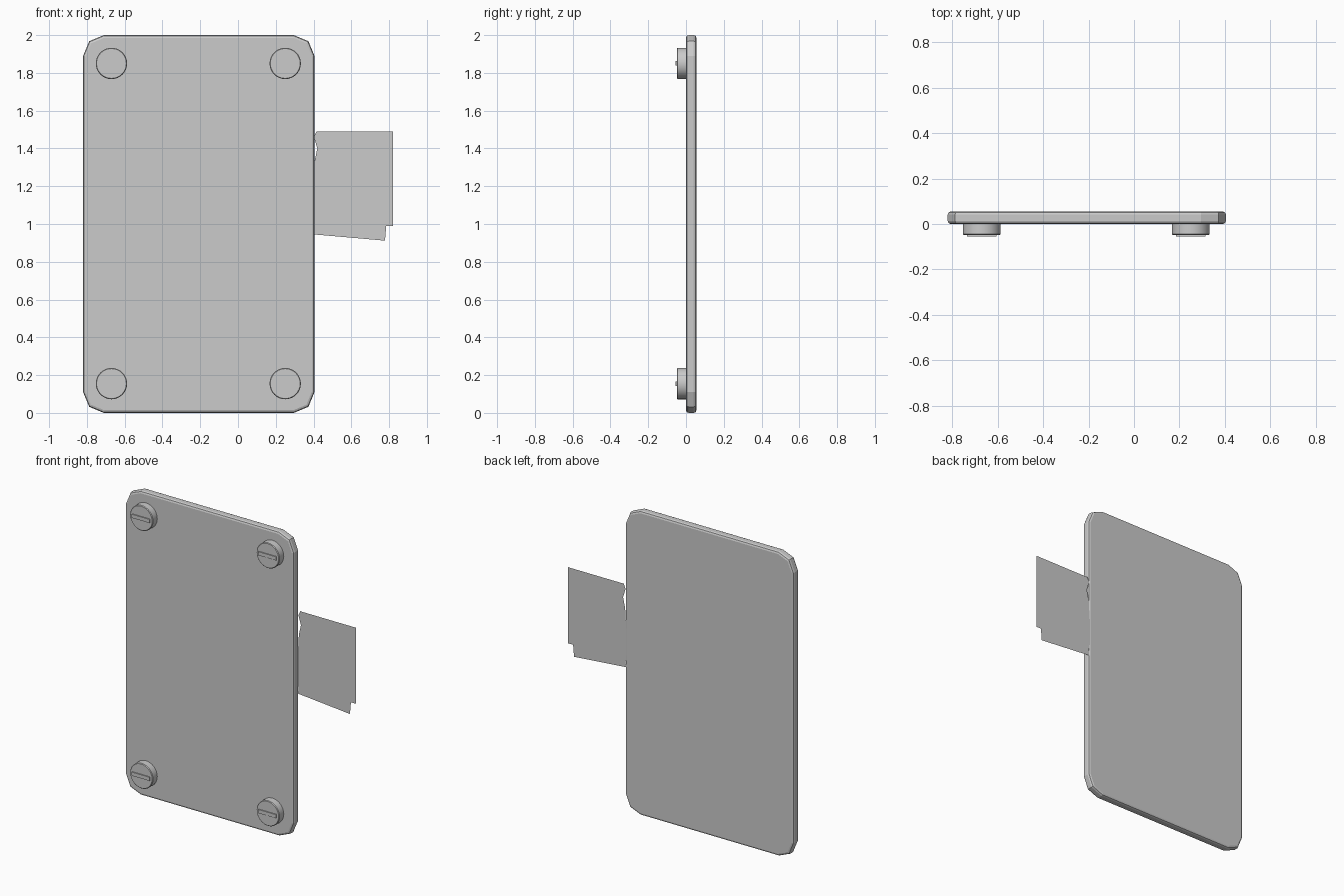
import bpy, bmesh, math
from mathutils import Matrix, Vector

if "Cube" in bpy.data.objects:
    bpy.data.objects.remove(bpy.data.objects["Cube"])


def finish(name, bm):
    bmesh.ops.recalc_face_normals(bm, faces=bm.faces)
    mesh = bpy.data.meshes.new(name)
    bm.to_mesh(mesh)
    bm.free()
    obj = bpy.data.objects.new(name, mesh)
    bpy.context.collection.objects.link(obj)
    return obj


def sheet(name, outline, y):
    """Flat single face facing the front."""
    bm = bmesh.new()
    bm.faces.new([bm.verts.new((x, y, z)) for x, z in outline])
    mesh_obj = finish(name, bm)
    if mesh_obj.data.polygons[0].normal.y > 0:
        mesh_obj.data.flip_normals()
    return mesh_obj


# Sign plate: faceted rounded corners and a softened rim
LEFT, RIGHT, TOP, THICK, R = -0.82, 0.405, 2.0, 0.055, 0.11
bm = bmesh.new()
outline = []
for cx, cz, start in ((RIGHT - R, TOP - R, 0), (LEFT + R, TOP - R, 90),
                      (LEFT + R, R, 180), (RIGHT - R, R, 270)):
    for step in range(3):
        a = math.radians(start + 45 * step)
        outline.append((cx + R * math.cos(a), cz + R * math.sin(a)))
face = bm.faces.new([bm.verts.new((x, 0, z)) for x, z in outline])
ext = bmesh.ops.extrude_face_region(bm, geom=[face])
bmesh.ops.translate(bm, vec=(0, THICK, 0),
                    verts=[v for v in ext["geom"] if isinstance(v, bmesh.types.BMVert)])
rim = [e for e in bm.edges if abs(e.verts[0].co.y - e.verts[1].co.y) < 1e-5]
bmesh.ops.bevel(bm, geom=rim, offset=0.014, segments=2, profile=0.5, affect="EDGES")
finish("sign_plate", bm)


# Screws: round head with a raised bar across it
def screw(name, x, z):
    bm = bmesh.new()
    turn = Matrix.Translation((x, -0.021, z)) @ Matrix.Rotation(math.pi / 2, 4, "X")
    bmesh.ops.create_cone(bm, cap_ends=True, segments=32, radius1=0.083,
                          radius2=0.083, depth=0.054, matrix=turn)
    front = [e for e in bm.edges if all(v.co.y < -0.04 for v in e.verts)]
    bmesh.ops.bevel(bm, geom=front, offset=0.004, segments=1, affect="EDGES")
    bar = Matrix.Translation((x, -0.05, z)) @ Matrix.Diagonal((0.13, 0.01, 0.024, 1))
    bmesh.ops.create_cube(bm, size=1, matrix=bar)
    obj = finish(name, bm)
    bpy.ops.object.select_all(action="DESELECT")
    obj.select_set(True)
    bpy.context.view_layer.objects.active = obj
    bpy.ops.object.shade_smooth_by_angle(angle=math.radians(30))


for row, z in (("upper", 1.85), ("lower", 0.155)):
    for side, x in (("left", -0.67), ("right", 0.25)):
        screw(f"{row}_{side}_screw", x, z)

# Torn paper notes sticking out behind the right edge
sheet("rear_note", [(0.415, 1.49), (0.82, 1.49), (0.82, 0.99), (0.40, 0.99),
                    (0.39, 1.10), (0.40, 1.24), (0.405, 1.33), (0.42, 1.40),
                    (0.402, 1.46)], 0.0535)
sheet("front_note", [(0.43, 1.405), (0.818, 1.37), (0.778, 0.912), (0.40, 0.945),
                     (0.41, 1.03), (0.398, 1.08), (0.40, 1.24), (0.41, 1.32)], 0.052)


# Scratches beside and across the right-hand screws
def scratches(name, strokes, y):
    bm = bmesh.new()
    for x1, z1, x2, z2 in strokes:
        a, b = Vector((x1, y, z1)), Vector((x2, y, z2))
        d = (b - a).normalized()
        n = Vector((-d.z, 0, d.x)) * 0.004
        bm.faces.new([bm.verts.new(p) for p in (a - n, b - n, b + n, a + n)])
    obj = finish(name, bm)
    for p in obj.data.polygons:
        if p.normal.y > 0:
            p.flip()
    mat = bpy.data.materials.get("pale") or bpy.data.materials.new("pale")
    mat.diffuse_color = (0.85, 0.85, 0.83, 1)
    mat.use_nodes = True
    mat.node_tree.nodes["Principled BSDF"].inputs["Base Color"].default_value = mat.diffuse_color
    obj.data.materials.append(mat)


scratches("upper_plate_scratches", [(0.01, 1.92, 0.15, 1.86), (0.0, 1.75, 0.15, 1.80)], -0.001)
scratches("lower_plate_scratches", [(0.01, 0.235, 0.15, 0.175), (0.01, 0.147, 0.15, 0.165)], -0.001)
for row, z in (("upper", 1.85), ("lower", 0.155)):
    scratches(f"{row}_screw_scratches",
              [(0.20, z - 0.03, 0.25, z - 0.015), (0.24, z + 0.04, 0.255, z + 0.014),
               (0.21, z + 0.03, 0.24, z + 0.014), (0.26, z - 0.035, 0.29, z - 0.015)], -0.049)
